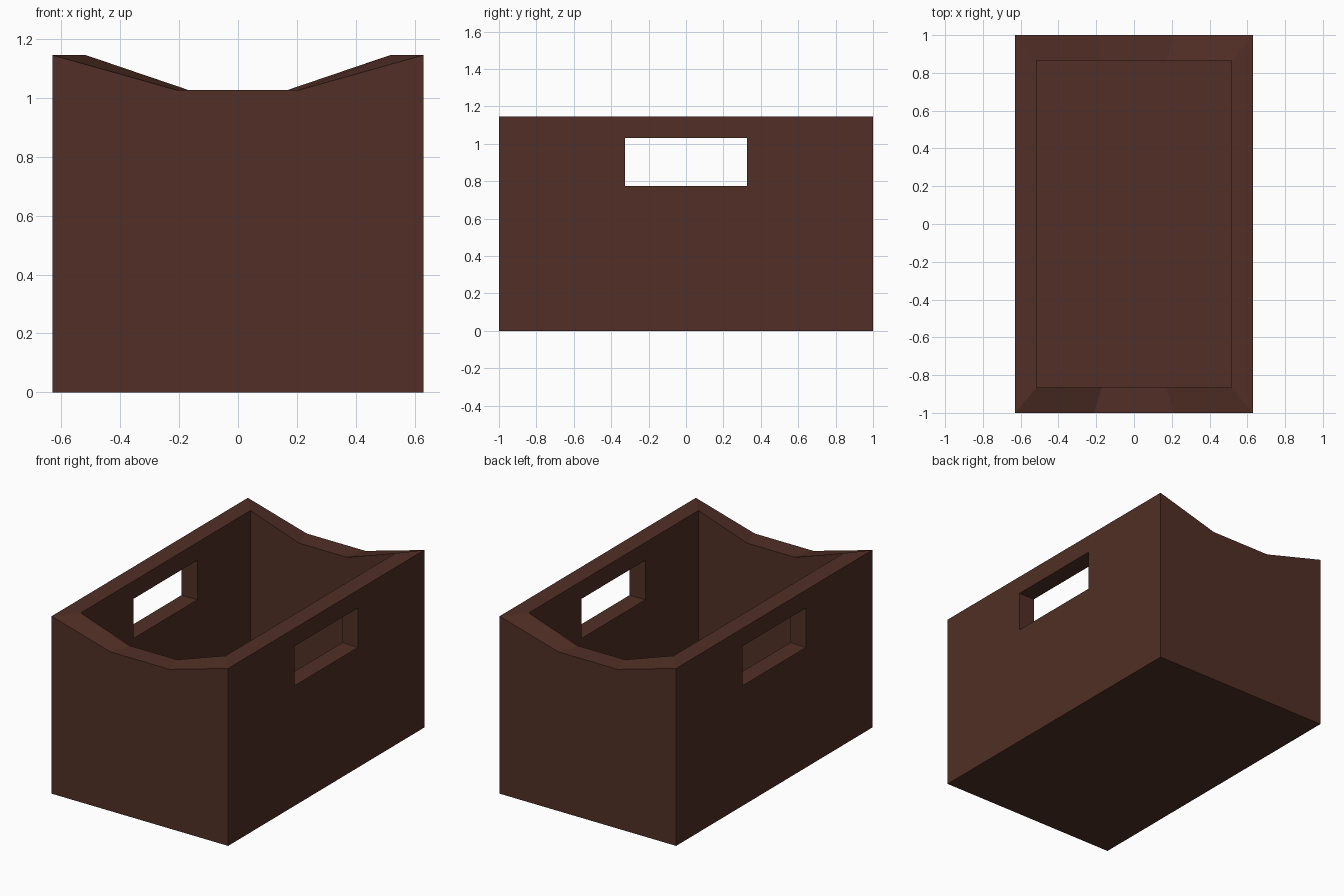
import bpy, bmesh

if "Cube" in bpy.data.objects:
    bpy.data.objects.remove(bpy.data.objects["Cube"])

TOP, DIP, FLOOR = 1.145, 1.027, 0.12
HOLE_Y, HOLE_Z0, HOLE_Z1 = 0.325, 0.775, 1.03

mat = bpy.data.materials.new("dark brown wood")
mat.diffuse_color = (0.082, 0.028, 0.019, 1)
mat.use_nodes = True
mat.node_tree.nodes["Principled BSDF"].inputs["Base Color"].default_value = mat.diffuse_color

bm = bmesh.new()


def loop(x, y, dip_x, base=None):
    """Eight points round the crate; flat at base, or dipped at both ends for the rim."""
    hi, lo = (TOP, DIP) if base is None else (base, base)
    front = [(-x, -y, hi), (-dip_x, -y, lo), (dip_x, -y, lo), (x, -y, hi)]
    back = [(-px, -py, pz) for px, py, pz in front]
    return [bm.verts.new(p) for p in front + back]


def bridge(a, b, skip=()):
    n = len(a)
    for i in range(n):
        if i not in skip:
            j = (i + 1) % n
            bm.faces.new((a[i], a[j], b[j], b[i]))


# Outer shell, sloping rim and inner shell; edges 3 and 7 are the long sides
out_low = loop(0.63, 1.0, 0.21, 0.0)
out_top = loop(0.63, 1.0, 0.21)
in_top = loop(0.517, 0.865, 0.17)
in_low = loop(0.517, 0.865, 0.17, FLOOR)
bridge(out_low, out_top, skip=(3, 7))
bridge(out_top, in_top)
bridge(in_top, in_low, skip=(3, 7))
bm.faces.new(out_low[::-1])
bm.faces.new(in_low)

# Long sides, each with a handle slot through the wall
for side, i, j in ((1, 3, 4), (-1, 7, 0)):
    slots = []
    for low, top, x in ((out_low, out_top, 0.63), (in_low, in_top, 0.517)):
        slot = [bm.verts.new((side * x, side * y, z)) for y, z in
                ((-HOLE_Y, HOLE_Z0), (HOLE_Y, HOLE_Z0), (HOLE_Y, HOLE_Z1), (-HOLE_Y, HOLE_Z1))]
        bridge([low[i], low[j], top[j], top[i]], slot)
        slots.append(slot)
    bridge(slots[0], slots[1])

bmesh.ops.recalc_face_normals(bm, faces=bm.faces[:])
mesh = bpy.data.meshes.new("crate")
bm.to_mesh(mesh)
bm.free()
mesh.materials.append(mat)
bpy.context.collection.objects.link(bpy.data.objects.new("crate", mesh))
